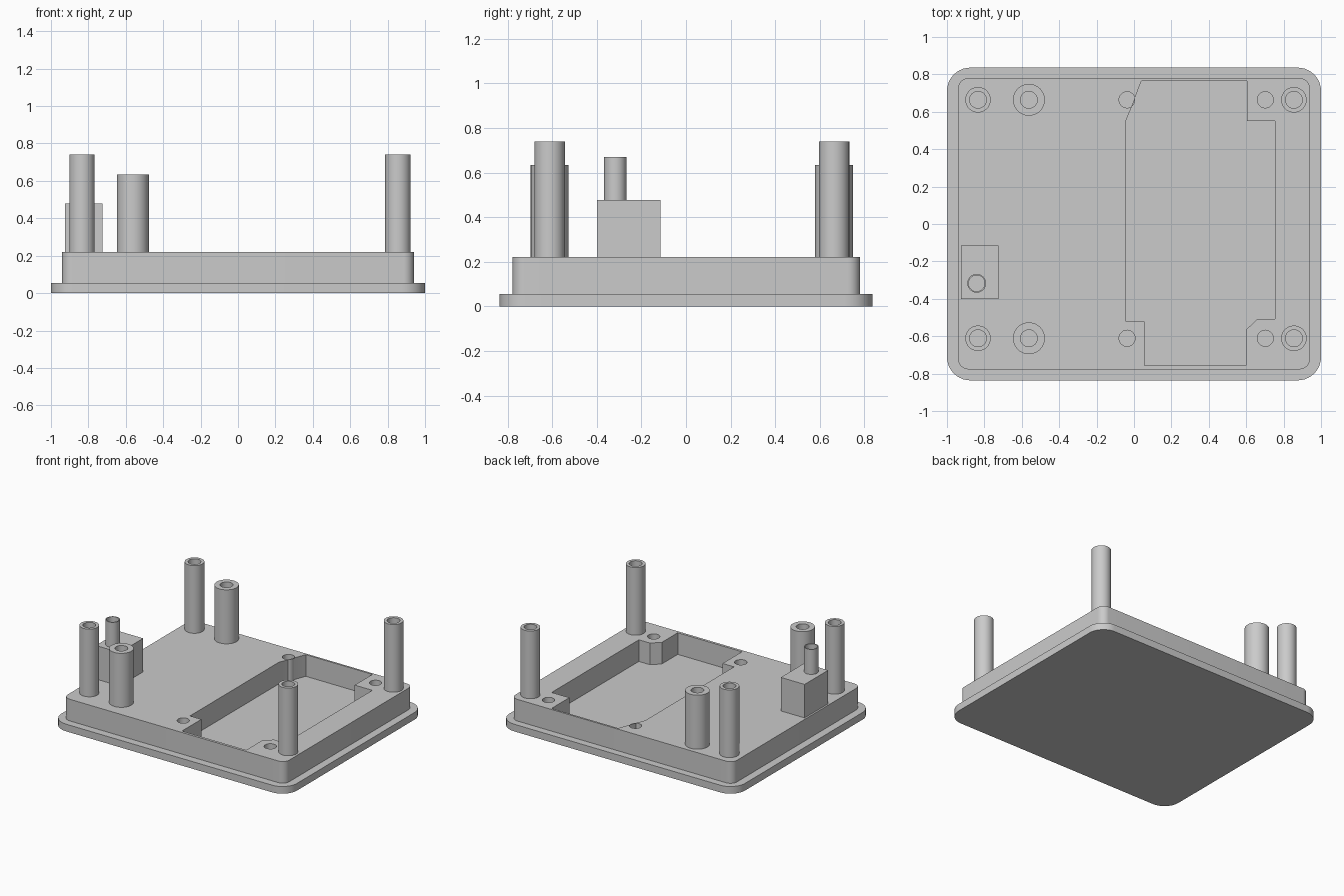
import bpy, bmesh, math

if "Cube" in bpy.data.objects:
    bpy.data.objects.remove(bpy.data.objects["Cube"])

GREY = (0.595, 0.595, 0.595, 1)
grey = bpy.data.materials.new("plain_grey")
grey.use_nodes = True
grey.diffuse_color = GREY
bsdf = next(n for n in grey.node_tree.nodes if n.type == 'BSDF_PRINCIPLED')
bsdf.inputs["Base Color"].default_value = GREY

FLANGE_TOP, DECK = 0.055, 0.221
BACK, FRONT = 0.664, -0.611


def finish(name, bm):
    bmesh.ops.recalc_face_normals(bm, faces=bm.faces)
    mesh = bpy.data.meshes.new(name)
    bm.to_mesh(mesh)
    bm.free()
    obj = bpy.data.objects.new(name, mesh)
    bpy.context.collection.objects.link(obj)
    mesh.materials.append(grey)
    bpy.ops.object.select_all(action='DESELECT')
    obj.select_set(True)
    bpy.context.view_layer.objects.active = obj
    bpy.ops.object.shade_smooth_by_angle(angle=math.radians(30))


def ring(bm, outline, z):
    return [bm.verts.new((x, y, z)) for x, y in outline]


def bridge(bm, a, b):
    for i in range(len(a)):
        j = (i + 1) % len(a)
        bm.faces.new((a[i], a[j], b[j], b[i]))


def circle(x, y, r, n=48):
    return [(x + r * math.cos(math.tau * i / n), y + r * math.sin(math.tau * i / n))
            for i in range(n)]


def rectangle(x0, x1, y0, y1):
    return [(x1, y1), (x0, y1), (x0, y0), (x1, y0)]


def rounded_rect(x0, x1, y0, y1, r, steps=10):
    centres = rectangle(x0 + r, x1 - r, y0 + r, y1 - r)
    return [(cx + r * math.cos(a), cy + r * math.sin(a))
            for k, (cx, cy) in enumerate(centres)
            for a in (math.pi / 2 * (k + i / steps) for i in range(steps + 1))]


def slab(name, outline, z0, z1, holes=()):
    # Walls around the outline and every hole, then a cap at each end
    bm = bmesh.new()
    loops = [outline, *holes]
    ends = [[ring(bm, loop, z) for loop in loops] for z in (z0, z1)]
    for rings in ends:
        edges = [bm.edges.new((r[i - 1], r[i])) for r in rings for i in range(len(r))]
        bmesh.ops.triangle_fill(bm, edges=edges, use_beauty=True, normal=(0, 0, 1))
    for low, high in zip(*ends):
        bridge(bm, low, high)
    finish(name, bm)


def tube(name, x, y, outer, inner, z0, z1):
    # Outer wall, top rim, bore and underside ring
    bm = bmesh.new()
    rings = [ring(bm, circle(x, y, r), z)
             for r, z in ((outer, z0), (outer, z1), (inner, z1), (inner, z0))]
    for i in range(4):
        bridge(bm, rings[i - 1], rings[i])
    finish(name, bm)


# Flange
slab("base_flange", rounded_rect(-1, 1, -0.836, 0.836, 0.125), 0, FLANGE_TOP)

# Raised deck with a stepped pocket and four screw holes
pocket = [(0.04, 0.765), (0.605, 0.765), (0.605, 0.55), (0.755, 0.55),
          (0.755, -0.507), (0.66, -0.507), (0.6, -0.565), (0.6, -0.757),
          (0.055, -0.757), (0.055, -0.522), (-0.042, -0.522), (-0.042, 0.555)]
screw_holes = [circle(x, y, 0.043) for x in (-0.037, 0.702) for y in (FRONT, BACK)]
slab("raised_deck", rounded_rect(-0.94, 0.94, -0.777, 0.78, 0.055),
     FLANGE_TOP, DECK, [pocket, *screw_holes])

# Corner posts and shorter, wider posts
for y, end in ((FRONT, "front"), (BACK, "back")):
    tube(f"corner_post_right_{end}", -0.834, y, 0.068, 0.045, DECK, 0.74)
    tube(f"corner_post_left_{end}", 0.855, y, 0.068, 0.045, DECK, 0.74)
    tube(f"wide_post_{end}", -0.562, y, 0.085, 0.045, DECK, 0.635)

# Block with a small hollow peg
slab("block", rectangle(-0.926, -0.724, -0.4, -0.115), DECK, 0.478)
tube("block_peg", -0.841, -0.317, 0.05, 0.043, 0.478, 0.67)
